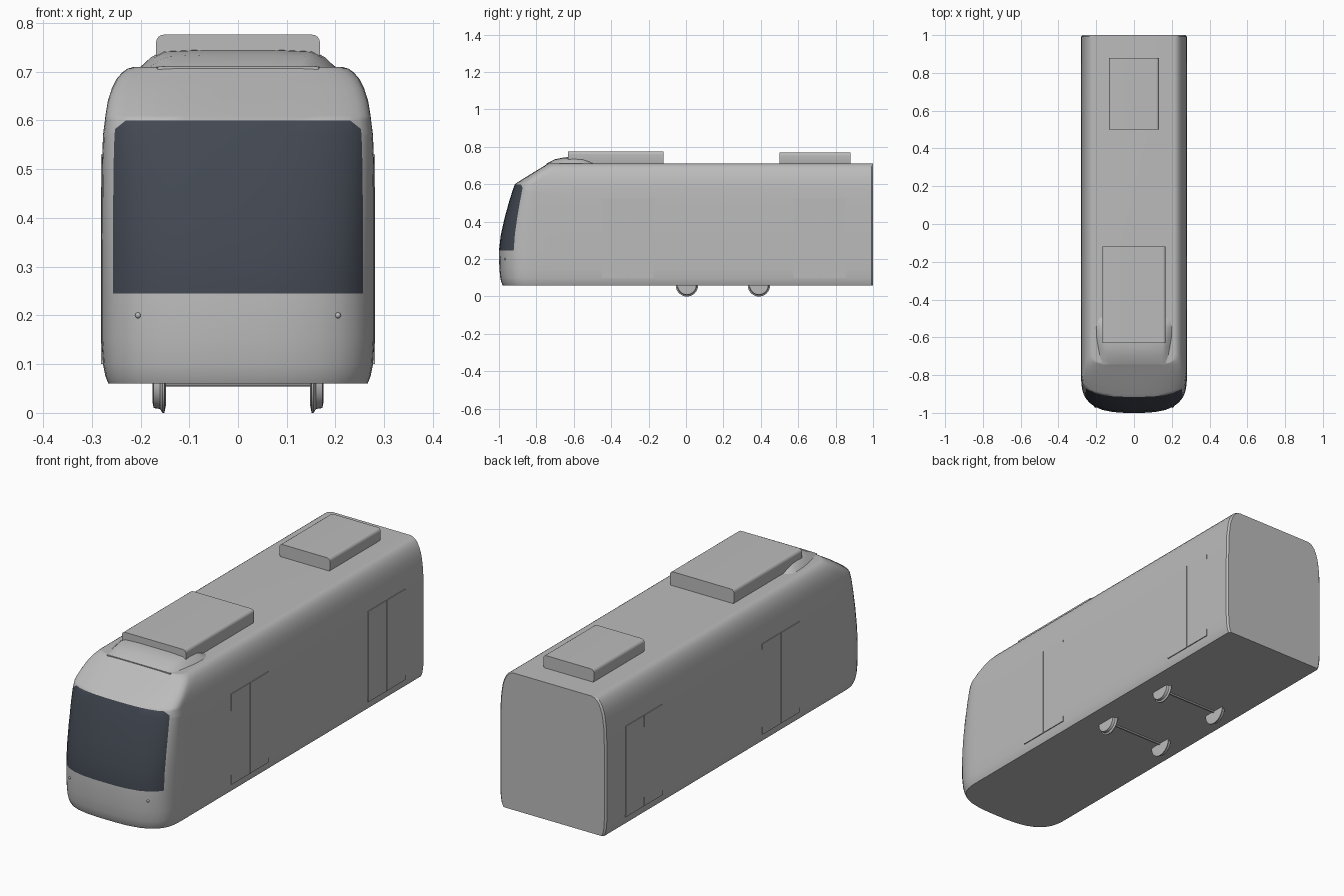
import bpy, bmesh, math
from mathutils import Vector

if "Cube" in bpy.data.objects:
    bpy.data.objects.remove(bpy.data.objects["Cube"])


def material(name, rgb):
    m = bpy.data.materials.new(name)
    m.use_nodes = True
    m.diffuse_color = (*rgb, 1)
    m.node_tree.nodes["Principled BSDF"].inputs["Base Color"].default_value = (*rgb, 1)
    return m


GREY = material("light grey paint", (0.5, 0.5, 0.5))
GLASS = material("dark tinted glass", (0.055, 0.065, 0.085))


def finish(name, bm, mats=(GREY,), angle=30):
    bmesh.ops.recalc_face_normals(bm, faces=bm.faces)
    mesh = bpy.data.meshes.new(name)
    bm.to_mesh(mesh)
    bm.free()
    for m in mats:
        mesh.materials.append(m)
    ob = bpy.data.objects.new(name, mesh)
    bpy.context.scene.collection.objects.link(ob)
    bpy.ops.object.select_all(action="DESELECT")
    ob.select_set(True)
    bpy.context.view_layer.objects.active = ob
    bpy.ops.object.shade_smooth_by_angle(angle=math.radians(angle))
    mod = ob.modifiers.new("flat panels", "WEIGHTED_NORMAL")
    mod.keep_sharp = True
    return ob


def loft(rings):
    """Skin closed rings of points and cap both ends."""
    bm = bmesh.new()
    rows = [[bm.verts.new(p) for p in ring] for ring in rings]
    n = len(rows[0])
    for a, b in zip(rows, rows[1:]):
        for i in range(n):
            j = (i + 1) % n
            bm.faces.new((a[i], a[j], b[j], b[i]))
    bm.faces.new(rows[0])
    bm.faces.new(rows[-1])
    return bm


# Body shell: horizontal outlines stacked by height (z, half width, nose y)
levels = [(.06, .266, -.98), (.075, .272, -.987), (.1, .277, -.993),
          (.15, .28, -.998), (.245, .28, -1), (.33, .28, -.99),
          (.42, .28, -.97), (.51, .279, -.945), (.57, .277, -.926),
          (.6, .273, -.915), (.61, .272, -.902), (.64, .267, -.853),
          (.665, .259, -.813), (.685, .249, -.78), (.698, .238, -.758),
          (.706, .227, -.746), (.71, .213, -.74)]
fractions = [0, .2, .4, .6, .75, .85, .915, .95, .975, .99, .998, 1]


def outline(z, w, nose):
    start = max(-.795, nose + .1)
    power = 3 if z < .62 else 3 + (z - .62) * 30
    half = [(u * w, start + (nose - start) * (1 - u ** power) ** (1 / power))
            for u in fractions]
    half += [(w, -.6), (w, .992), (w - .008, 1)]
    left = [(-x, y) for x, y in half[:0:-1]]
    return [(x, y, z) for x, y in left + half]


bm = loft([outline(*lv) for lv in levels])


# Windscreen: front faces between sill and header, with clipped top corners
def is_glass(f):
    c = f.calc_center_median()
    inside = .245 < c.z < .6 and c.y < -.8 and abs(c.x) < .252
    return inside and abs(c.x) * .8 + c.z < .784


for side in (-1, 1):
    front = [f for f in bm.faces if f.calc_center_median().y < -.8
             and .51 < f.calc_center_median().z < .6
             and f.calc_center_median().x * side > .1]
    geom = set(front)
    for f in front:
        geom.update(f.edges, f.verts)
    bmesh.ops.bisect_plane(bm, geom=list(geom), plane_co=(side * .23, 0, .6),
                           plane_no=Vector((side * .8, 0, 1)).normalized())
for f in bm.faces:
    f.material_index = int(is_glass(f))
finish("body_shell", bm, (GREY, GLASS))


# Roof fairing ahead of the front equipment box (y, half width, height)
def hump(y, w, h):
    half = [(w, .7), (w, .71), (w * .9, .71 + h * .55), (w * .78, .71 + h * .9),
            (w * .4, .71 + h)]
    return [(x, y, z) for x, z in half + [(-x, z) for x, z in half[::-1]]]


sections = [(-.745, .165, .001), (-.7, .18, .024), (-.65, .19, .034),
            (-.6, .198, .036), (-.55, .2, .03), (-.52, .196, .018), (-.495, .18, .001)]
finish("roof_fairing", loft([hump(*s) for s in sections]))


# Roof equipment boxes with rounded long edges
def roof_box(name, w, y0, y1, top):
    r = .016
    arc = [(w - r + r * math.cos(a), top - r + r * math.sin(a))
           for a in (i * math.pi / 8 for i in range(5))]
    half = [(w - .006, .7), (w, .725)] + arc
    section = half + [(-x, z) for x, z in half[::-1]]
    finish(name, loft([[(x, y, z) for x, z in section] for y in (y0, y1)]))


roof_box("front_roof_box", .168, -.63, -.12, .776)
roof_box("rear_roof_box", .133, .5, .88, .77)


def box(name, lo, hi):
    bm = bmesh.new()
    bmesh.ops.create_cube(bm, size=1)
    for v in bm.verts:
        v.co = Vector([(a + b) / 2 + c * (b - a) for a, b, c in zip(lo, hi, v.co)])
    finish(name, bm)


# Twin-leaf doors on both sides, standing just proud of the shell
for side, label in ((-1, "right"), (1, "left")):
    for place, y in (("front", -.45), ("rear", .575)):
        for k in range(2):
            y0 = y + k * .14
            xs = sorted((side * .272, side * .2815))
            box(f"{label}_{place}_door_leaf_{k + 1}",
                (xs[0], y0, .1), (xs[1], y0 + .137, .53))


def turned(name, profile, centre, sides=32):
    """Turn a (radius, x) profile about a sideways axle."""
    rings = [[(centre[0] + x, centre[1] + r * math.cos(t), centre[2] + r * math.sin(t))
              for t in (i * math.tau / sides for i in range(sides))]
             for r, x in profile]
    finish(name, loft(rings))


# Flanged wheels and axles
for place, y in (("front", .005), ("rear", .39)):
    turned(place + "_axle", [(.007, -.16), (.007, .16)], (0, y, .061), 12)
    for side, label in ((-1, "right"), (1, "left")):
        tread = [(.045, -.012), (.06, -.009), (.06, -.005), (.052, 0), (.05, .013), (.04, .015)]
        turned(f"{place}_{label}_wheel", [(r, x * side) for r, x in tread],
               (side * .16, y, .06))

# Small round marker lamps on the nose
for side, label in ((-1, "right"), (1, "left")):
    bm = bmesh.new()
    bmesh.ops.create_uvsphere(bm, u_segments=12, v_segments=8, radius=.006)
    bmesh.ops.translate(bm, verts=bm.verts, vec=(side * .205, -.967, .2))
    finish(label + "_marker_lamp", bm)
